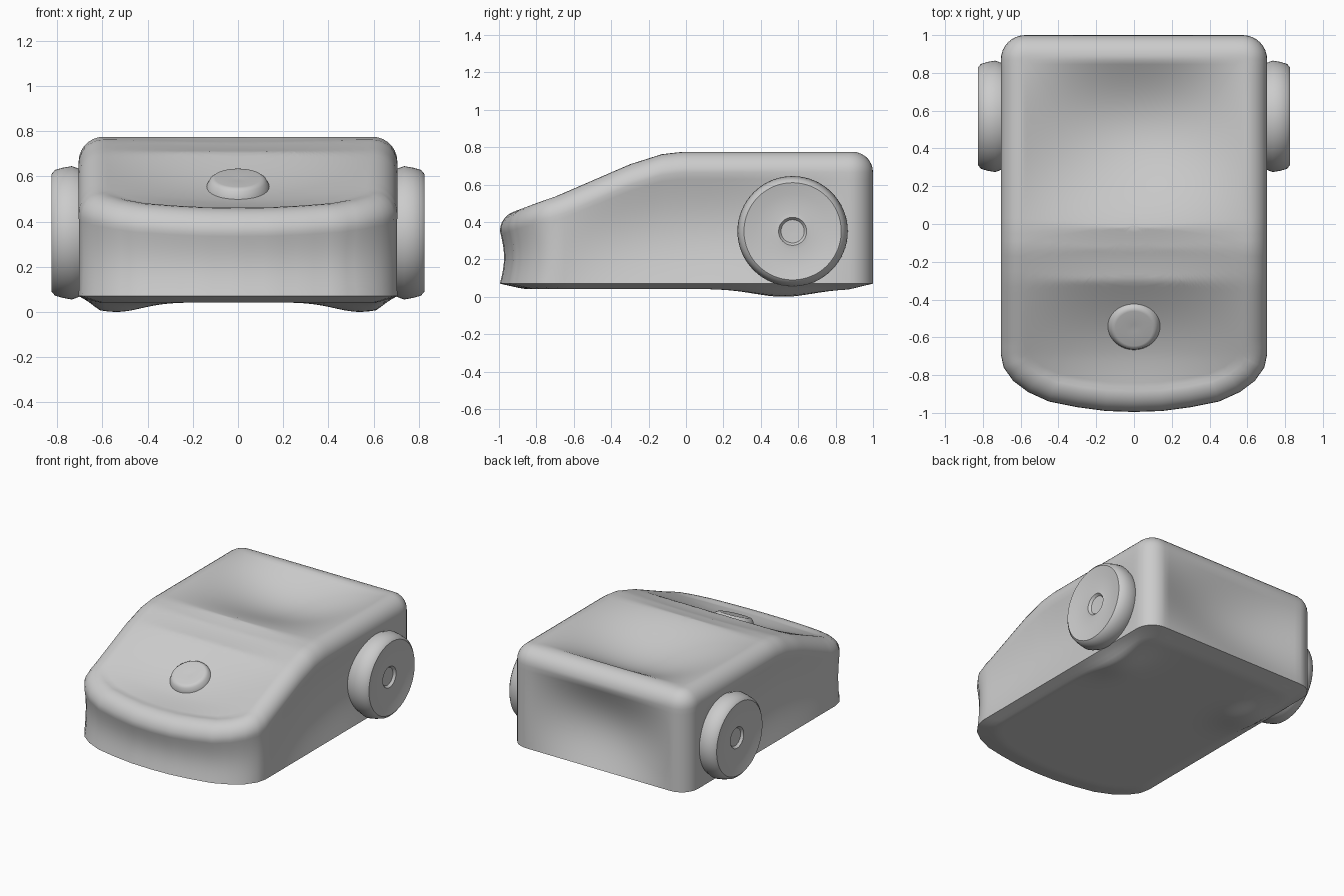
import bpy, math
from mathutils import Vector, Matrix

if "Cube" in bpy.data.objects:
    bpy.data.objects.remove(bpy.data.objects["Cube"])

def make(name, verts, faces, angle=40):
    me = bpy.data.meshes.new(name)
    me.from_pydata(verts, [], faces)
    me.update()
    ob = bpy.data.objects.new(name, me)
    bpy.context.collection.objects.link(ob)
    bpy.ops.object.select_all(action='DESELECT')
    bpy.context.view_layer.objects.active = ob
    ob.select_set(True)
    bpy.ops.object.shade_smooth_by_angle(angle=math.radians(angle))
    return ob

def interp(table, t):
    for (a, va), (b, vb) in zip(table, table[1:]):
        if t <= b:
            return va + (vb - va) * (t - a) / (b - a)
    return table[-1][1]

def bump(t, a, b, skew=1.0):
    """Half sine between a and b; skew above 1 moves the peak towards b."""
    return math.sin(math.pi * ((t - a) / (b - a)) ** skew) if a < t < b else 0.0

def lathe(name, profile, matrix, seg=64):
    """Spin (radius, height) points round the local z axis."""
    verts = [matrix @ Vector((r * math.cos(2 * math.pi * k / seg), r * math.sin(2 * math.pi * k / seg), h))
             for r, h in profile for k in range(seg)]
    faces = [(i * seg + k, i * seg + (k + 1) % seg, (i + 1) * seg + (k + 1) % seg, (i + 1) * seg + k)
             for i in range(len(profile) - 1) for k in range(seg)]
    faces += [tuple(reversed(range(seg))), tuple(range((len(profile) - 1) * seg, len(profile) * seg))]
    return make(name, verts, faces, 35)

# Plan outline of the body: bowed nose, straight sides, rounded rear corners
half = [(0, -.995), (.15, -.99), (.3, -.97), (.45, -.94), (.56, -.89), (.64, -.83), (.69, -.76), (.705, -.69)]
half += [(.575 + .13 * math.cos(a), .87 + .13 * math.sin(a)) for a in [math.pi / 2 * k / 8 for k in range(9)]]
half.append((0, 1))
dense = []
for p, q in zip(half, half[1:]):
    a, b = Vector(p), Vector(q)
    n = max(1, round((b - a).length / .04))
    dense += [a.lerp(b, k / n) for k in range(n)]
dense.append(Vector((0, 1)))
outline = dense + [Vector((-p.x, p.y)) for p in reversed(dense[1:-1])]
N = len(outline)
normals = []
for i in range(N):
    t = outline[(i + 1) % N] - outline[i - 1]
    normals.append(Vector((t.y, -t.x)).normalized())

# Height of the upper surface along the body, and its dishing
SIDE = [(-1, .43), (-.9, .455), (-.7, .535), (-.3, .708), (-.13, .762), (-.02, .775), (1, .775)]
R = .11

def top_z(x, y):
    across = bump(x, -.59, .59)
    dish = .055 * bump(y, -.9, -.3) + .012 * bump(y, -.3, -.02) + .13 * bump(y, -.02, .87, 1.3)
    return interp(SIDE, y) - dish * across

# Underside: gently sunk belly with two rounded runners
def bottom_z(x, y, t):
    runner = math.exp(-((abs(x) - .54) / .16) ** 2 - ((y - .52) / .22) ** 2)
    return .07 - min(1, (1 - t) * 8) * (.028 + .042 * runner)

rings = []
for k in range(1, 31):
    t = k / 30
    rings.append([Vector((p.x * t, p.y * t, bottom_z(p.x * t, p.y * t, t))) for p in outline])

# Walls, each slightly hollowed
for k in range(1, 17):
    f = k / 16
    ring = []
    for p, n in zip(outline, normals):
        d = .022 * max(0, -n.y)
        if abs(n.x) > .95:
            d += .055 * bump(p.y, -.68, .85)
        elif n.y > .95:
            d = .085 * bump(p.x, -.57, .57)
        q = p - n * d * math.sin(math.pi * f)
        inner = p - n * R
        ztop = interp(SIDE, inner.y) - R
        ring.append(Vector((q.x, q.y, .07 + (ztop - .07) * f)))
    rings.append(ring)

# Rounded shoulder
for k in range(1, 8):
    a = math.pi / 2 * k / 7
    ring = []
    for p, n in zip(outline, normals):
        q = p - n * R * (1 - math.cos(a))
        inner = p - n * R
        ring.append(Vector((q.x, q.y, interp(SIDE, inner.y) - R * (1 - math.sin(a)))))
    rings.append(ring)

# Upper surface
edge = rings[-1]
for k in range(1, 40):
    t = 1 - k / 40
    rings.append([Vector((p.x * t, p.y * t, top_z(p.x * t, p.y * t))) for p in edge])

verts = [v for r in rings for v in r]
faces = [(i * N + k, i * N + (k + 1) % N, (i + 1) * N + (k + 1) % N, (i + 1) * N + k)
         for i in range(len(rings) - 1) for k in range(N)]
faces += [tuple(reversed(range(N))), tuple(range((len(rings) - 1) * N, len(rings) * N))]
make("body_shell", verts, faces)

# Round button, tilted with the front slope
tilt = Matrix.Translation((0, -.553, .59)) @ Matrix.Rotation(math.radians(23), 4, 'X')
lathe("front_button", [(.15, -.08), (.138, -.035), (.125, -.01), (.112, 0), (.1, .002), (.02, -.004)], tilt, 48)

# Rear wheels with a shallow hub
tyre = [(.25, .63), (.275, .68), (.295, .735), (.288, .775), (.278, .81), (.26, .825),
        (.2, .812), (.1, .802), (.075, .806), (.062, .79), (.01, .788)]
for side, name in ((1, "wheel_right"), (-1, "wheel_left")):
    m = Matrix.Translation((0, .57, .35)) @ Matrix.Rotation(side * math.pi / 2, 4, 'Y')
    lathe(name, tyre, m)
